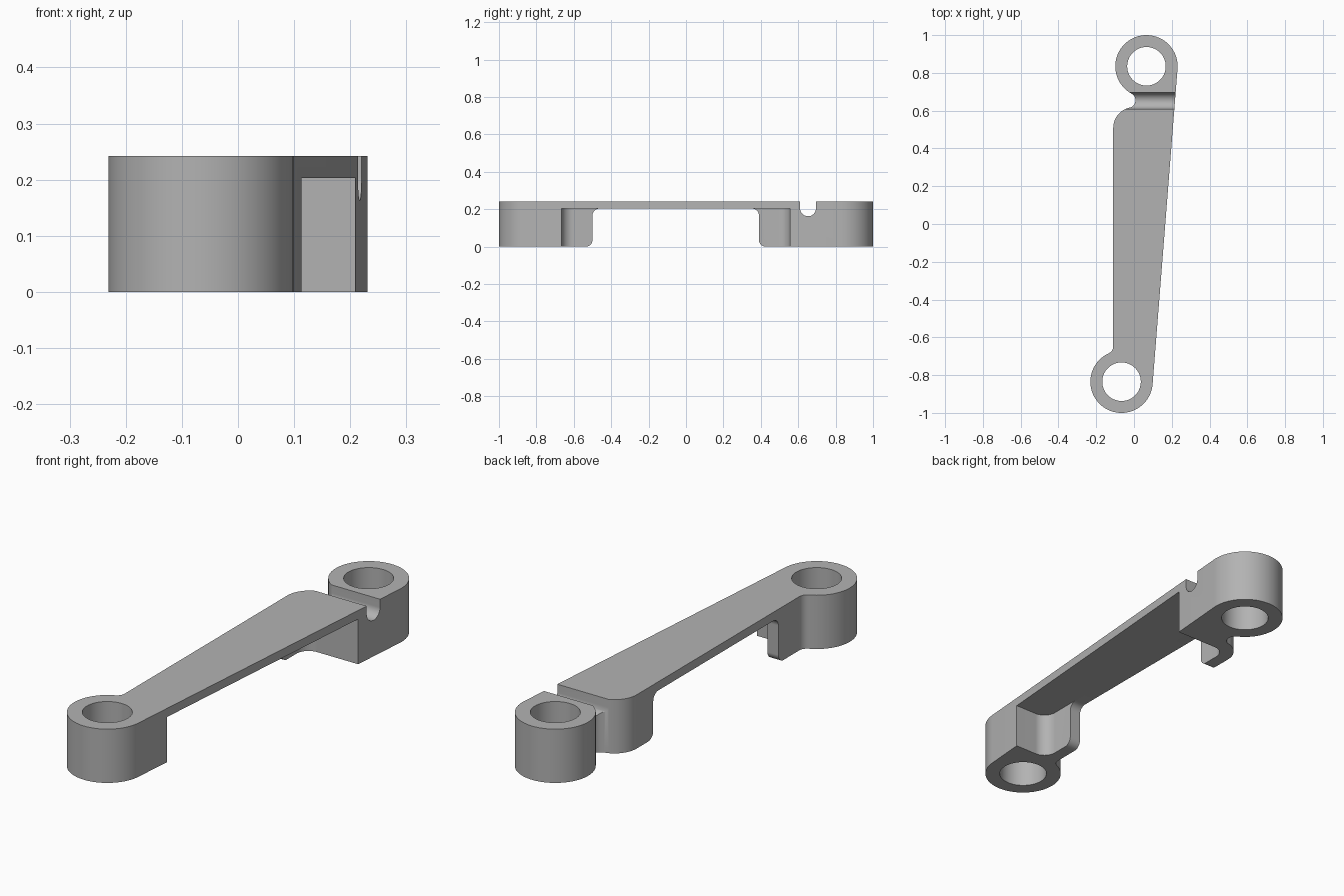
import bpy, bmesh, math
from math import cos, sin, radians, atan2, degrees

if "Cube" in bpy.data.objects:
    bpy.data.objects.remove(bpy.data.objects["Cube"], do_unlink=True)

HEIGHT, UNDERSIDE = 0.242, 0.203
BOSS_R, HOLE_R, NOTCH_R, SHOULDER_R = 0.165, 0.102, 0.04, 0.11
FRONT, REAR = (-0.066, -0.835), (0.066, 0.835)
LEFT_EDGE, LEG_INNER = -0.11, -0.055

grey = bpy.data.materials.new("plain grey")
grey.use_nodes = True
colour = (0.45, 0.45, 0.45, 1)
grey.diffuse_color = colour
grey.node_tree.nodes["Principled BSDF"].inputs["Base Color"].default_value = colour


def arc(centre, r, start, end):
    n = max(4, int(abs(end - start) / 5))
    angles = [radians(start + (end - start) * i / n) for i in range(n + 1)]
    return [(centre[0] + r * cos(a), centre[1] + r * sin(a)) for a in angles]


def heading(a, b):
    return degrees(atan2(b[1] - a[1], b[0] - a[0]))


def prism(name, outline, low, high, along_x=False):
    """Extrude a closed outline along z, or a (y, z) outline along x."""
    bm = bmesh.new()
    place = (lambda u, v, w: (w, u, v)) if along_x else (lambda u, v, w: (u, v, w))
    face = bm.faces.new([bm.verts.new(place(u, v, low)) for u, v in outline])
    top = bmesh.ops.extrude_face_region(bm, geom=[face])["geom"]
    shift = place(0, 0, high - low)
    bmesh.ops.translate(bm, vec=shift, verts=[g for g in top if isinstance(g, bmesh.types.BMVert)])
    bmesh.ops.recalc_face_normals(bm, faces=bm.faces)
    mesh = bpy.data.meshes.new(name)
    bm.to_mesh(mesh)
    bm.free()
    mesh.materials.append(grey)
    obj = bpy.data.objects.new(name, mesh)
    bpy.context.collection.objects.link(obj)
    return obj


# Arm outline: two bosses, a straight tangent side, and a notched left side
fillet_x = LEFT_EDGE - NOTCH_R
reach = BOSS_R + NOTCH_R
fillet = (fillet_x, FRONT[1] + math.sqrt(reach**2 - (fillet_x - FRONT[0])**2))
notch = (REAR[0] - math.sqrt(reach**2 - 0.18**2), REAR[1] - 0.18)
shoulder_x = LEFT_EDGE + SHOULDER_R
gap = SHOULDER_R + NOTCH_R
shoulder = (shoulder_x, notch[1] - math.sqrt(gap**2 - (shoulder_x - notch[0])**2))
side = heading(FRONT, REAR) - 90

outline = arc(FRONT, BOSS_R, heading(FRONT, fillet), 360 + side)
outline += arc(REAR, BOSS_R, side, 360 + heading(REAR, notch))[:-1]
outline += arc(notch, NOTCH_R, heading(notch, REAR), heading(notch, shoulder))[:-1]
outline += arc(shoulder, SHOULDER_R, heading(shoulder, notch), 180)
outline += arc(fillet, NOTCH_R, 0, heading(fillet, FRONT))[:-1]
arm = prism("link_arm", outline, 0, HEIGHT)

cutters = []

# Boss bores
for name, centre in (("front_bore", FRONT), ("rear_bore", REAR)):
    cutters.append(prism(name, arc(centre, HOLE_R, 0, 360)[:-1], -0.1, 0.4))

# Underside pocket with rounded inner corners
y0, y1, r = -0.665, 0.555, 0.06
pocket = [(0.5, y0), (0.5, y1)]
pocket += arc((LEG_INNER + r, y1 - r), r, 90, 180)
pocket += arc((LEG_INNER + r, y0 + r), r, 180, 270)
cutters.append(prism("underside_pocket", pocket, -0.1, UNDERSIDE))

# Gap between the legs, flared at the bottom and rounded at the top
y0, y1, r = -0.5, 0.39, 0.036
span = [(y0 - r, -0.1), (y1 + r, -0.1)]
span += arc((y1 + r, r), r, 270, 180)
span += arc((y1 - r, UNDERSIDE - r), r, 0, 90)
span += arc((y0 + r, UNDERSIDE - r), r, 90, 180)
span += arc((y0 - r, r), r, 0, -90)
cutters.append(prism("leg_gap", span, -0.5, 0.5, along_x=True))

# Round-bottomed cross slot beside the rear boss
slot = [(0.695, 0.4), (0.61, 0.4)] + arc((0.6525, 0.205), 0.0425, 180, 360)
cutters.append(prism("cross_slot", slot, -0.5, 0.5, along_x=True))

bpy.ops.object.select_all(action="DESELECT")
bpy.context.view_layer.objects.active = arm
arm.select_set(True)
for cutter in cutters:
    mod = arm.modifiers.new(cutter.name, "BOOLEAN")
    mod.operation, mod.solver, mod.object = "DIFFERENCE", "EXACT", cutter
    bpy.ops.object.modifier_apply(modifier=mod.name)
    bpy.data.objects.remove(cutter, do_unlink=True)
bpy.ops.object.shade_smooth_by_angle(angle=radians(30))
